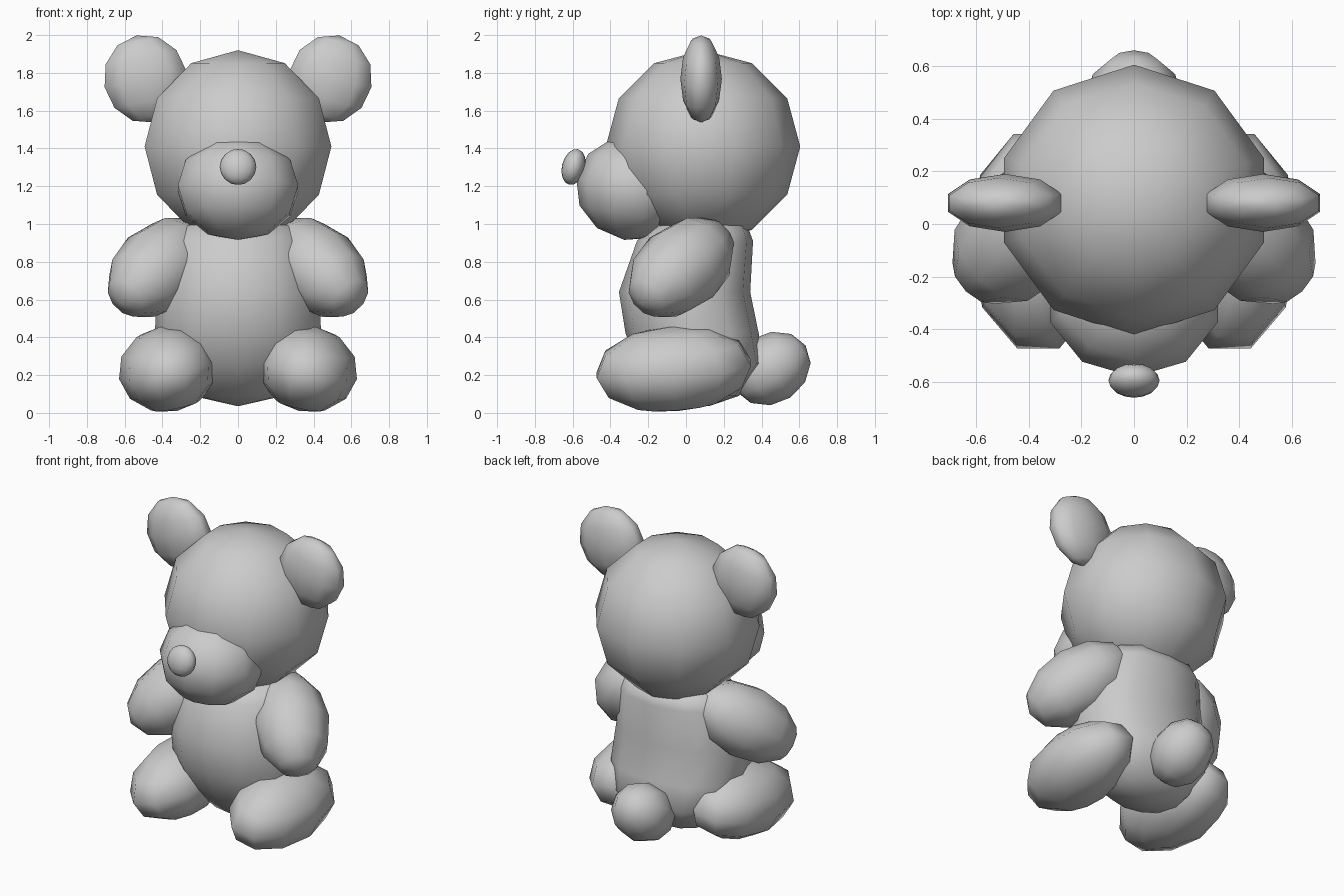
import bpy, bmesh, math
from mathutils import Vector, Matrix

if "Cube" in bpy.data.objects:
    bpy.data.objects.remove(bpy.data.objects["Cube"])


def finish(name, bm):
    bmesh.ops.recalc_face_normals(bm, faces=bm.faces)
    for f in bm.faces:
        f.smooth = True
    me = bpy.data.meshes.new(name)
    bm.to_mesh(me)
    bm.free()
    ob = bpy.data.objects.new(name, me)
    bpy.context.collection.objects.link(ob)
    return ob


def ball(name, loc, radii, rot=None, seg=10, rings=6, pair=False, spin=0):
    """Low-poly ellipsoid; pair=True adds the copy mirrored across x."""
    for side in ((1, -1) if pair else (1,)):
        bm = bmesh.new()
        bmesh.ops.create_uvsphere(bm, u_segments=seg, v_segments=rings, radius=1)
        m = Matrix.Diagonal((*radii, 1)) @ tilt(spin, 'Z')
        m = Matrix.Translation(loc) @ (rot or Matrix()) @ m
        m = Matrix.Diagonal((side, 1, 1, 1)) @ m
        bmesh.ops.transform(bm, matrix=m, verts=bm.verts)
        label = name if not pair else name + ("_left" if side > 0 else "_right")
        finish(label, bm)


def aim(d):
    return Vector(d).to_track_quat('Z', 'Y').to_matrix().to_4x4()


def tilt(a, axis):
    return Matrix.Rotation(a, 4, axis)


# Body: rings (z, front y, back y, half width) with a squarer back, closed by poles
rings = [(0.09, -0.09, 0.28, 0.24), (0.26, -0.25, 0.41, 0.41),
         (0.42, -0.32, 0.385, 0.44), (0.64, -0.355, 0.34, 0.43),
         (0.91, -0.26, 0.355, 0.385), (0.99, -0.18, 0.325, 0.32)]
bm = bmesh.new()
N = 12
loops = []
for z, yf, yb, rx in rings:
    loop = []
    for i in range(N):
        c, s = math.cos(2 * math.pi * i / N), math.sin(2 * math.pi * i / N)
        p = 0.82 if s > 0 else 1.0
        c, s = math.copysign(abs(c) ** p, c), math.copysign(abs(s) ** p, s)
        loop.append(bm.verts.new((rx * c, (yf + yb) / 2 + (yb - yf) / 2 * s, z)))
    loops.append(loop)
bottom, top = bm.verts.new((0, 0.12, 0.035)), bm.verts.new((0, 0.08, 1.03))
for i in range(N):
    j = (i + 1) % N
    for a, b in zip(loops, loops[1:]):
        bm.faces.new((a[i], a[j], b[j], b[i]))
    bm.faces.new((bottom, loops[0][j], loops[0][i]))
    bm.faces.new((top, loops[-1][i], loops[-1][j]))
finish("body", bm)

# Head, muzzle and nose
ball("head", (0, 0.09, 1.41), (0.52, 0.515, 0.51))
ball("muzzle", (0, -0.28, 1.19), (0.335, 0.305, 0.278), tilt(-0.17, 'X'))
ball("nose", (0, -0.595, 1.302), (0.097, 0.062, 0.097), tilt(-0.25, 'X'), 16, 8)

# Ears: flattened discs tipped outward
ball("ear", (0.49, 0.08, 1.768), (0.232, 0.11, 0.235), tilt(0.2, 'Y'), pair=True)

# Arms: plump ellipsoids reaching down, forward and outward
ball("arm", (0.415, -0.025, 0.77), (0.235, 0.23, 0.355), aim((0.6, -0.62, -0.54)), pair=True)

# Legs: long ellipsoids lying forward
ball("leg", (0.37, -0.065, 0.232), (0.265, 0.43, 0.228), tilt(0.2, 'Y') @ tilt(0.08, 'X'),
     pair=True, spin=math.pi / 2)

# Tail
ball("tail", (0, 0.45, 0.235), (0.19, 0.185, 0.22), aim((0, 0.75, 0.5)))
